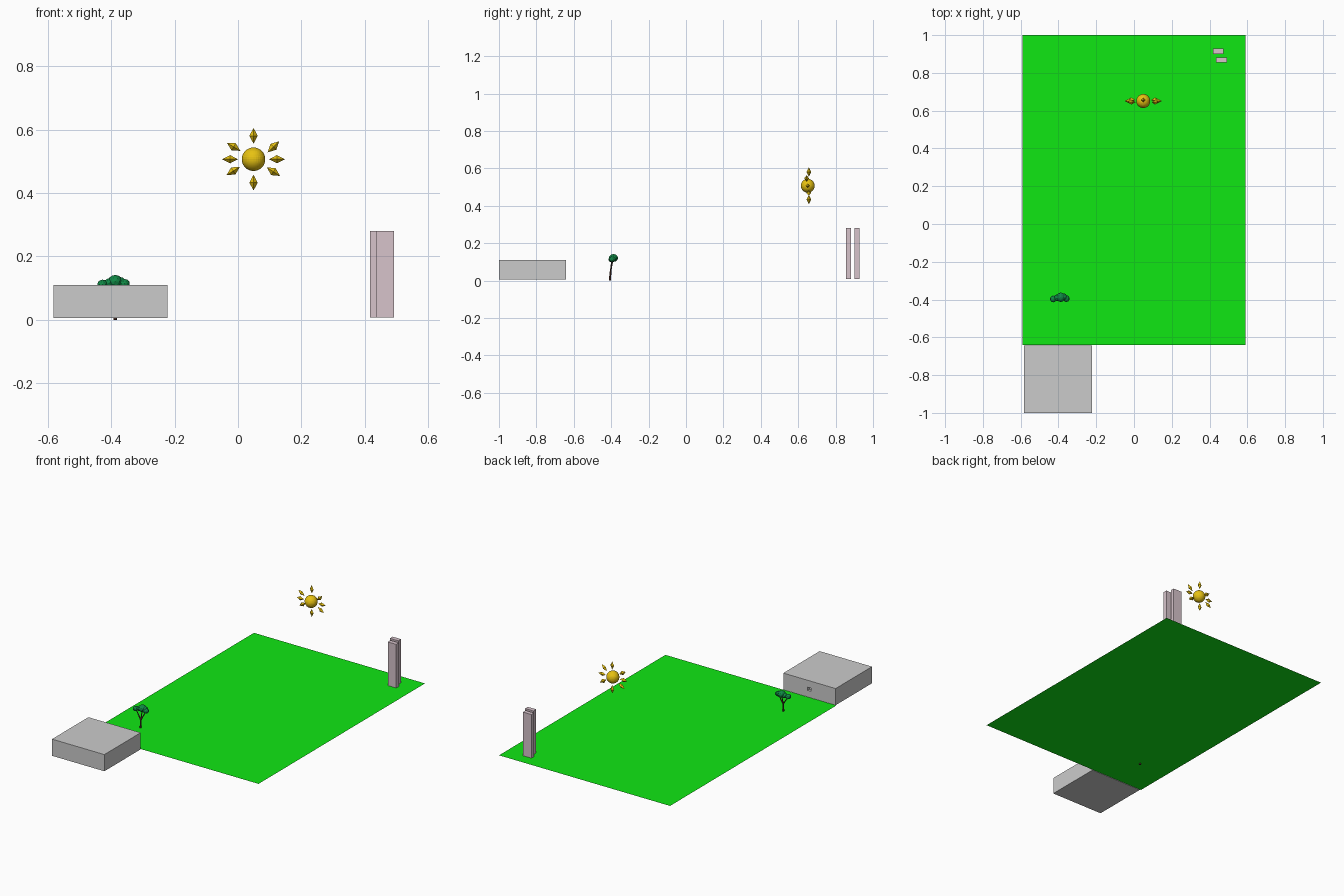
import bpy, bmesh, math
from mathutils import Vector, Matrix

if "Cube" in bpy.data.objects:
    bpy.data.objects.remove(bpy.data.objects["Cube"])


def material(name, rgb):
    m = bpy.data.materials.new(name)
    m.diffuse_color = (*rgb, 1)
    m.use_nodes = True
    m.node_tree.nodes["Principled BSDF"].inputs["Base Color"].default_value = m.diffuse_color
    return m


GREEN = material("grass", (0.005, 0.8, 0.007))
GOLD = material("gold", (0.8, 0.54, 0.006))
LEAF = material("leaf", (0.005, 0.25, 0.06))
BARK = material("bark", (0.09, 0.035, 0.025))
STONE = material("stone", (0.68, 0.55, 0.6))


def finish(name, bm, mat=None):
    me = bpy.data.meshes.new(name)
    bm.to_mesh(me)
    bm.free()
    ob = bpy.data.objects.new(name, me)
    bpy.context.collection.objects.link(ob)
    if mat:
        me.materials.append(mat)
    return ob


def box(name, lo, hi, mat=None):
    lo, hi = Vector(lo), Vector(hi)
    bm = bmesh.new()
    bmesh.ops.create_cube(bm, size=1, matrix=Matrix.Translation((lo + hi) / 2)
                          @ Matrix.Diagonal((*(hi - lo), 1)))
    return finish(name, bm, mat)


def limb(bm, a, b, r1, r2, sides=6):
    a, b = Vector(a), Vector(b)
    d = b - a
    mat = Matrix.Translation((a + b) / 2) @ d.to_track_quat('Z', 'Y').to_matrix().to_4x4()
    bmesh.ops.create_cone(bm, cap_ends=True, segments=sides, radius1=r1, radius2=r2,
                          depth=d.length, matrix=mat)


# Flat field
bm = bmesh.new()
bmesh.ops.create_grid(bm, x_segments=1, y_segments=1, size=1,
                      matrix=Matrix.Translation((0, 0.18, 0.007))
                      @ Matrix.Diagonal((0.59, 0.82, 1, 1)))
finish("field", bm, GREEN)

# Box with a small opening in its back wall
shed = box("box_body", (-0.583, -1.0, 0.006), (-0.222, -0.642, 0.11))
cutter = box("opening_cutter", (-0.414, -0.66, 0.047), (-0.39, -0.6, 0.067))
cutter.hide_render = True
cutter.hide_viewport = True
mod = shed.modifiers.new("opening", 'BOOLEAN')
mod.operation = 'DIFFERENCE'
mod.solver = 'EXACT'
mod.object = cutter

# Pair of slabs
box("slab_front", (0.435, 0.855, 0.008), (0.493, 0.882, 0.28), STONE)
box("slab_back", (0.417, 0.901, 0.008), (0.475, 0.928, 0.28), STONE)

# Sun ball
C = Vector((0.049, 0.651, 0.507))
bm = bmesh.new()
bmesh.ops.create_uvsphere(bm, u_segments=32, v_segments=16, radius=0.037,
                          matrix=Matrix.Translation(C))
finish("sun_ball", bm, GOLD)

# Sun rays: four-sided spindles (position angle, tilt angle, depth offset)
bm = bmesh.new()
for pos, tilt, dy in [(0, 0, 0), (32, 44, -0.006), (90, 90, 0.006), (148, 149, -0.006),
                      (180, 180, 0), (210, 212, 0.006), (270, 270, 0.006), (-32, -33, 0.006)]:
    p, t = math.radians(pos), math.radians(tilt)
    mid = C + Vector((math.cos(p) * 0.074, dy, math.sin(p) * 0.074))
    axis = Vector((math.cos(t), 0, math.sin(t)))
    side = Vector((-math.sin(t), 0, math.cos(t)))
    depth = Vector((0, 1, 0))
    ring = [bm.verts.new(mid + v * 0.013) for v in (side, depth, -side, -depth)]
    for s in (1, -1):
        tip = bm.verts.new(mid + axis * 0.025 * s)
        for i in range(4):
            bm.faces.new((ring[i], ring[(i + 1) % 4], tip))
bmesh.ops.recalc_face_normals(bm, faces=bm.faces)
finish("sun_rays", bm, GOLD)

# Tree crown clumps: centre and radius
clumps = [((-0.428, -0.397, 0.112), 0.015), ((-0.388, -0.388, 0.121), 0.021),
          ((-0.358, -0.395, 0.114), 0.015), ((-0.407, -0.390, 0.116), 0.015),
          ((-0.372, -0.386, 0.119), 0.016)]
bm = bmesh.new()
for c, r in clumps:
    bmesh.ops.create_icosphere(bm, subdivisions=2, radius=r,
                               matrix=Matrix.Translation(c) @ Matrix.Diagonal((1.1, 1.2, 1, 1)))
finish("tree_crown", bm, LEAF)

# Trunk and branches
bm = bmesh.new()
fork = (-0.388, -0.403, 0.052)
limb(bm, (-0.387, -0.407, 0.0), fork, 0.006, 0.0045)
for c, r in clumps[:3]:
    limb(bm, fork, c, 0.004, 0.002)
finish("tree_trunk", bm, BARK)
